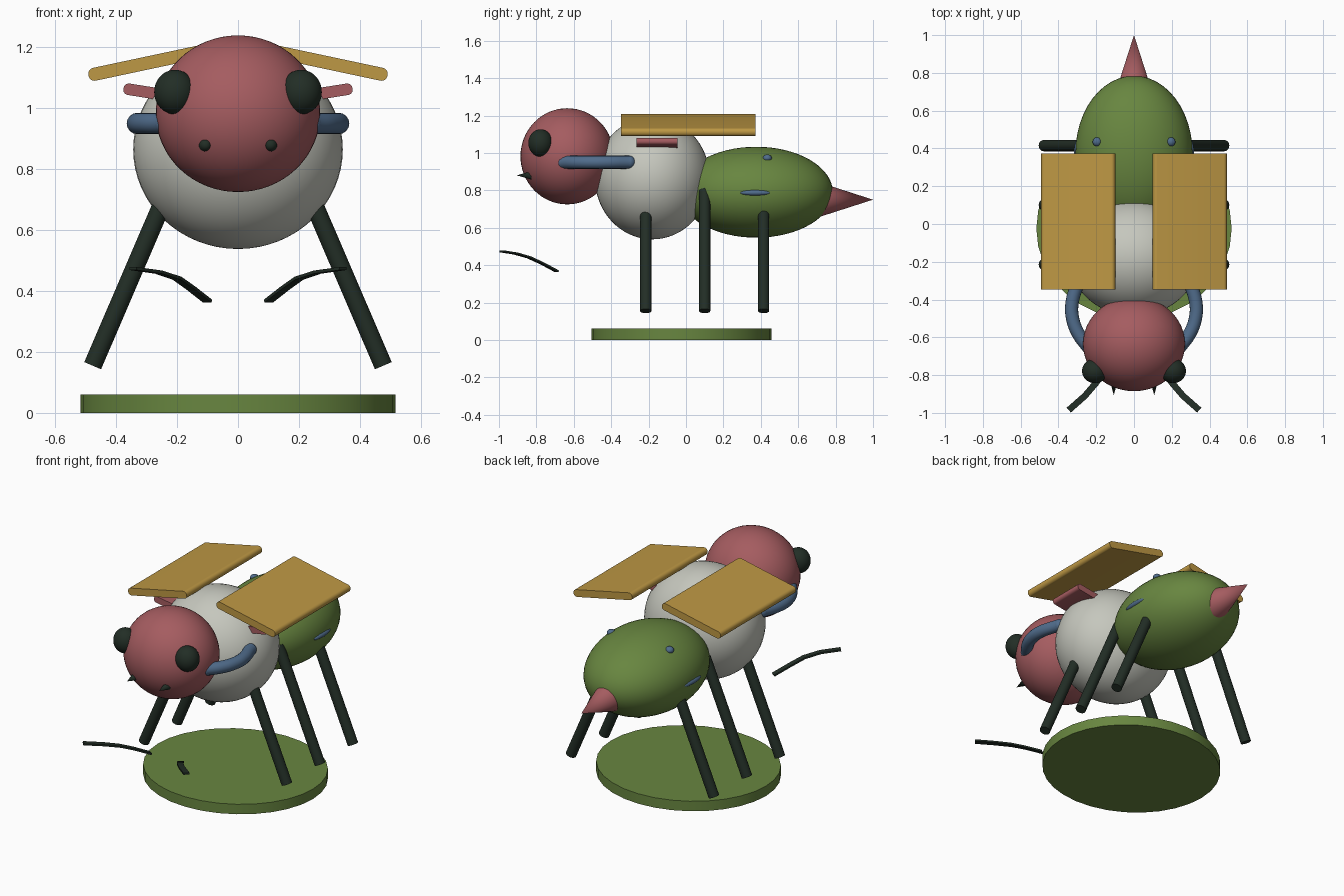
import bpy, bmesh, math
from mathutils import Vector, Matrix

cube = bpy.data.objects.get("Cube")
if cube:
    bpy.data.objects.remove(cube, do_unlink=True)


def material(name, rgb):
    m = bpy.data.materials.new(name)
    m.use_nodes = True
    m.diffuse_color = (*rgb, 1)
    m.node_tree.nodes["Principled BSDF"].inputs["Base Color"].default_value = (*rgb, 1)
    return m


ROSE = material("rose", (0.376, 0.107, 0.117))
GREEN = material("leaf_green", (0.138, 0.238, 0.051))
WHITE = material("off_white", (0.56, 0.57, 0.51))
GOLD = material("gold", (0.515, 0.314, 0.058))
BLUE = material("slate_blue", (0.08, 0.15, 0.26))
DARK = material("dark_green", (0.016, 0.027, 0.019))


def finish(bm, name, mat):
    bmesh.ops.recalc_face_normals(bm, faces=bm.faces)
    mesh = bpy.data.meshes.new(name)
    bm.to_mesh(mesh)
    bm.free()
    ob = bpy.data.objects.new(name, mesh)
    bpy.context.collection.objects.link(ob)
    mesh.materials.append(mat)
    bpy.ops.object.select_all(action="DESELECT")
    ob.select_set(True)
    bpy.context.view_layer.objects.active = ob
    bpy.ops.object.shade_smooth_by_angle(angle=math.radians(35))
    return ob


def ellipsoid(name, mat, centre, radii):
    bm = bmesh.new()
    matrix = Matrix.Translation(centre) @ Matrix.Diagonal((*radii, 1))
    bmesh.ops.create_uvsphere(bm, u_segments=48, v_segments=32, radius=1, matrix=matrix)
    return finish(bm, name, mat)


def rod(name, mat, start, end, r1, r2):
    a, b = Vector(start), Vector(end)
    d = b - a
    bm = bmesh.new()
    matrix = Matrix.Translation((a + b) / 2) @ d.to_track_quat("Z", "Y").to_matrix().to_4x4()
    bmesh.ops.create_cone(bm, cap_ends=True, segments=32, radius1=r1, radius2=r2,
                          depth=d.length, matrix=matrix)
    bmesh.ops.remove_doubles(bm, verts=bm.verts, dist=1e-5)
    return finish(bm, name, mat)


def plate(name, mat, centre, size, angle):
    """Tilted slab with rounded long edges."""
    bm = bmesh.new()
    bmesh.ops.create_cube(bm, size=1, matrix=Matrix.Diagonal((*size, 1)))
    edges = [e for e in bm.edges if abs((e.verts[0].co - e.verts[1].co).y) > 0.01]
    bmesh.ops.bevel(bm, geom=edges, offset=size[2] * 0.46, segments=6, profile=0.5,
                    affect="EDGES")
    bm.transform(Matrix.Translation(centre) @ Matrix.Rotation(angle, 4, "Y"))
    return finish(bm, name, mat)


def tube(name, mat, points, radius):
    """Smooth curved tube with round ends."""
    cu = bpy.data.curves.new(name, "CURVE")
    cu.dimensions = "3D"
    cu.bevel_depth = radius
    cu.bevel_resolution = 6
    sp = cu.splines.new("BEZIER")
    sp.bezier_points.add(len(points) - 1)
    for bp, p in zip(sp.bezier_points, points):
        bp.co = p
        bp.handle_left_type = bp.handle_right_type = "AUTO"
    cu.materials.append(mat)
    ob = bpy.data.objects.new(name, cu)
    bpy.context.collection.objects.link(ob)
    for label, p in (("rear", points[0]), ("front", points[-1])):
        ellipsoid(f"{name}_{label}_end", mat, p, (radius,) * 3)


def ribbon(name, mat, points, width, thickness):
    """Thin strip swept along a path, flat across its width."""
    pts = [Vector(p) for p in points]
    bm = bmesh.new()
    rings = []
    for i, p in enumerate(pts):
        t = pts[min(i + 1, len(pts) - 1)] - pts[max(i - 1, 0)]
        across = t.cross(Vector((0, 0, 1))).normalized()
        up = across.cross(t).normalized()
        rings.append([bm.verts.new(p + across * width / 2 * u + up * thickness / 2 * v)
                      for u, v in ((-1, -1), (1, -1), (1, 1), (-1, 1))])
    for a, b in zip(rings, rings[1:]):
        for k in range(4):
            bm.faces.new((a[k], a[k - 1], b[k - 1], b[k]))
    bm.faces.new(rings[0])
    bm.faces.new(rings[-1])
    finish(bm, name, mat)


# Round stand
stand = rod("stand", GREEN, (0, 0, 0), (0, 0, 0.06), 1, 1)
for v in stand.data.vertices:
    v.co.x, v.co.y = v.co.x * 0.517, v.co.y * 0.482 - 0.024

# Body
ellipsoid("head", ROSE, (0, -0.635, 0.982), (0.27, 0.25, 0.257))
ellipsoid("thorax", WHITE, (0, -0.18, 0.865), (0.344, 0.307, 0.327))
ellipsoid("abdomen", GREEN, (0, 0.375, 0.79), (0.31, 0.41, 0.243))
rod("stinger", ROSE, (0, 0.72, 0.75), (0, 1, 0.75), 0.09, 0)

# Paired parts
for side, s in (("left", 1), ("right", -1)):
    ellipsoid(f"{side}_eye", DARK, (s * 0.207, -0.778, 1.053), (0.068, 0.065, 0.073))
    rod(f"{side}_fang", DARK, (s * 0.107, -0.82, 0.88), (s * 0.107, -0.905, 0.88), 0.024, 0)
    ribbon(f"{side}_antenna", DARK,
           [(s * x, y, z) for x, y, z in ((0.1, -0.69, 0.367), (0.155, -0.77, 0.41),
                                          (0.2, -0.84, 0.442), (0.26, -0.91, 0.462),
                                          (0.345, -0.985, 0.474))], 0.034, 0.01)
    tube(f"{side}_arm", BLUE,
         [(s * x, y, 0.95) for x, y in ((0.295, -0.305), (0.328, -0.42), (0.325, -0.5),
                                        (0.295, -0.58), (0.24, -0.655))], 0.035)
    plate(f"{side}_wing", GOLD, (s * 0.295, 0.012, 1.149), (0.4, 0.72, 0.043),
          s * math.radians(12))
    plate(f"{side}_small_wing", ROSE, (s * 0.25, -0.155, 1.045), (0.255, 0.22, 0.038),
          -s * math.radians(9))
    ellipsoid(f"{side}_top_spot", BLUE, (s * 0.195, 0.435, 0.972), (0.024, 0.024, 0.02))
    ellipsoid(f"{side}_side_spot", BLUE, (s * 0.3, 0.37, 0.787), (0.018, 0.08, 0.016))
    for pos, y in (("front", -0.215), ("middle", 0.1), ("rear", 0.415)):
        rod(f"{side}_{pos}_leg", DARK, (s * 0.2, y, 0.8), (s * 0.477, y, 0.155), 0.03, 0.03)
